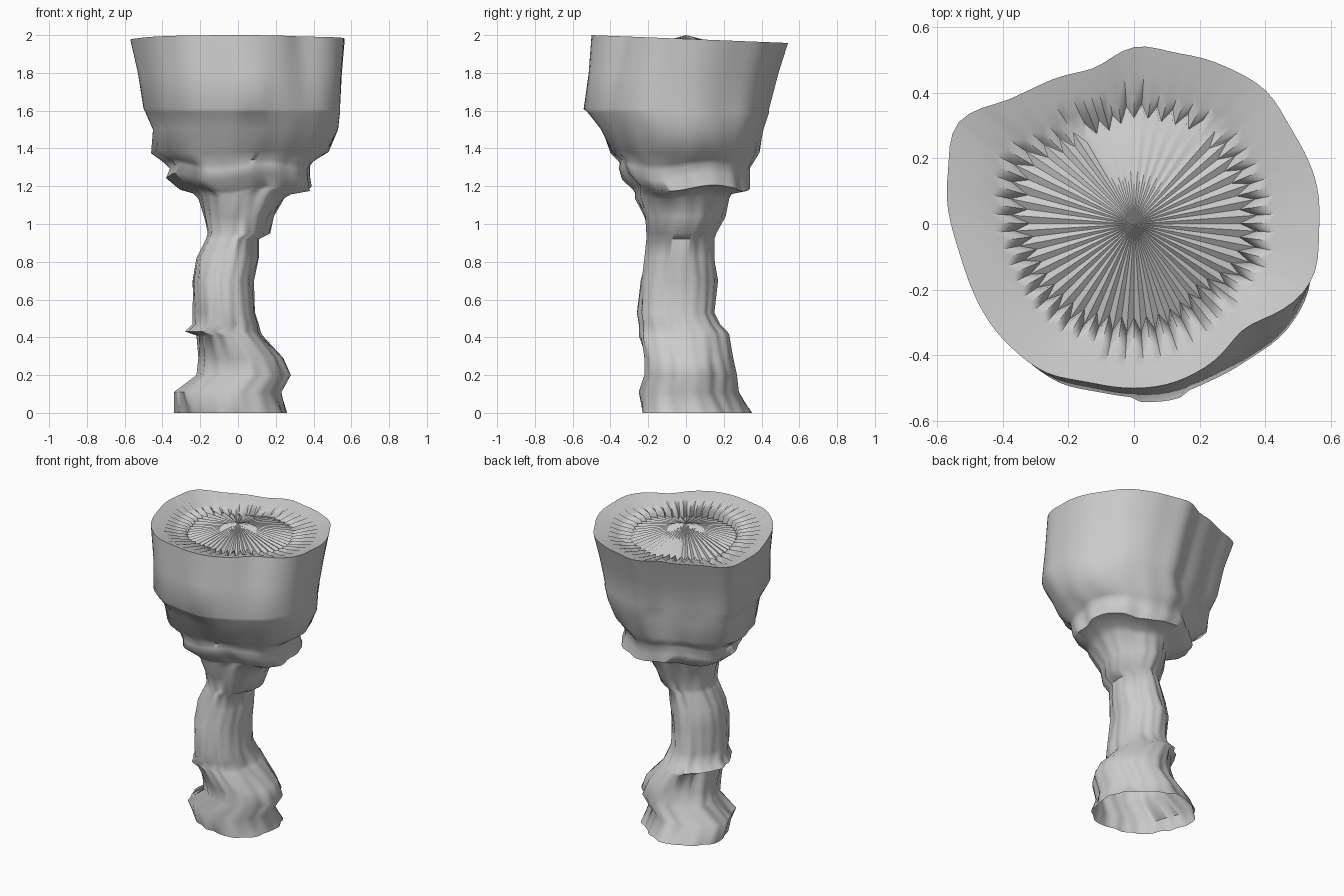
import bpy
import bmesh
from math import sin, cos, pi, radians, floor, exp

cube = bpy.data.objects.get("Cube")
if cube:
    bpy.data.objects.remove(cube, do_unlink=True)

COLS = 96

stone = bpy.data.materials.new("pale grey stone")
stone.use_nodes = True
GREY = (0.6, 0.6, 0.6, 1)
stone.diffuse_color = GREY
stone.node_tree.nodes["Principled BSDF"].inputs["Base Color"].default_value = GREY

# Wavy rim outline: radius (hundredths) at equal steps round the cup
RIM = [56, 56, 55, 56, 55, 53, 53, 48, 50, 53, 61, 58,
       55, 53, 53, 53, 52, 50, 50, 50, 50, 52, 56, 57]

# Rings as height, left/right reach, front/back reach
FOOT = [(0, -.34, .26, -.23, .35), (.11, -.34, .23, -.25, .28),
        (.2, -.22, .28, -.22, .27), (.29, -.21, .24, -.22, .25),
        (.41, -.22, .13, -.25, .23), (.43, -.28, .12, -.25, .22),
        (.47, -.24, .11, -.25, .18), (.53, -.24, .09, -.26, .15)]
STEM = [(.7, -.24, .085, -.24, .17), (.82, -.22, .11, -.22, .15),
        (.92, -.17, .11, -.21, .15), (.95, -.16, .17, -.21, .16),
        (1.04, -.18, .19, -.22, .21), (1.14, -.21, .25, -.27, .23)]
BOWL = [(1.17, -.24, .29, -.27, .25), (1.19, -.31, .39, -.28, .34),
        (1.25, -.38, .38, -.34, .34), (1.3, -.36, .38, -.355, .34),
        (1.33, -.39, .4, -.35, .36), (1.38, -.46, .48, -.4, .39),
        (1.5, -.45, .53, -.45, .41), (1.59, -.49, .54, -.52, .44),
        (1.61, -.5, .54, -.53, .44), (1.8, -.53, .55, -.515, .49),
        (1.98, -.57, .565, -.5, .54)]


def angle(i):
    return 2 * pi * i / COLS


def rim_radius(a):
    """Smooth periodic curve through the rim radii."""
    t = a / (2 * pi) * len(RIM)
    k = floor(t)
    f = t - k
    p, q, r, s = (RIM[(k + d) % len(RIM)] / 100 for d in (-1, 0, 1, 2))
    return q + f / 2 * (r - p + f * (2*p - 5*q + 4*r - s + f * (3*(q - r) + s - p)))


def fit(vals, lo, hi):
    a, b = min(vals), max(vals)
    return [lo + (v - a) / (b - a) * (hi - lo) for v in vals]


def bell(v, middle, width):
    return exp(-((v - middle) / width) ** 2)


def ring(z, x0, x1, y0, y1):
    """Outline with folds, stretched to the given reach."""
    cup = min(1, max(0, (z - 1.1) / .5))
    amp = .026 * (1 - cup) + .004
    skew = .1 * max(0, 1 - z / .35)
    dent = .12 * max(0, (z - 1.6) / .38)
    pts = []
    for i in range(COLS):
        a = angle(i)
        twist = a + .25 * sin(9 * z)
        fold = 1 + amp * (sin(5 * twist) + .6 * sin(11 * twist + 2) + .4 * sin(17 * a))
        # foot is longer on one diagonal; the lip is dented at one corner
        fold -= skew * sin(2 * a) + dent * bell(a, radians(318), .3)
        r = ((1 - cup) + cup * rim_radius(a) / .53) * fold
        pts.append((r * cos(a), r * sin(a)))
    xs = fit([p[0] for p in pts], x0, x1)
    ys = fit([p[1] for p in pts], y0, y1)
    out = []
    for i, (x, y) in enumerate(zip(xs, ys)):
        # raised strip on the front of the cup, ending in a ledge
        if y < 0 and .01 < x < .15 and 1.6 < z < 1.7:
            y -= .012
        # collar wanders up and down; the rim leans back
        wave = .02 * sin(4 * angle(i)) * bell(z, 1.25, .13)
        lean = -.04 * y if z > 1.9 else 0
        out.append((x, y, z + wave + lean))
    return out


def add_ring(bm, pts):
    return [bm.verts.new(p) for p in pts]


def bridge(bm, low, high):
    for i in range(COLS):
        j = (i + 1) % COLS
        bm.faces.new((low[i], low[j], high[j], high[i]))


def finish(bm, name, sharp):
    mesh = bpy.data.meshes.new(name)
    bm.to_mesh(mesh)
    bm.free()
    obj = bpy.data.objects.new(name, mesh)
    bpy.context.collection.objects.link(obj)
    mesh.materials.append(stone)
    bpy.ops.object.select_all(action="DESELECT")
    obj.select_set(True)
    bpy.context.view_layer.objects.active = obj
    bpy.ops.object.shade_smooth_by_angle(angle=radians(sharp))


# Goblet body: hollow foot, twisting stem and flaring cup
bm = bmesh.new()
loops = [add_ring(bm, ring(*level)) for level in FOOT + STEM + BOWL]
for low, high in zip(loops, loops[1:]):
    bridge(bm, low, high)
finish(bm, "goblet_body", 62)

# Pleated top: rim, deepening sawtooth folds, then a shallow cone to the middle
bm = bmesh.new()
rim = ring(*BOWL[-1])
rows = [add_ring(bm, rim)]
# scale and drop of each row, for ridges and for valleys
for ridge, valley in [((.87, .012), (.87, .017)),
                      ((.73, .025), (.77, .04)),
                      ((.6, .04), (.68, .07))]:
    row = []
    for i, (x, y, z) in enumerate(rim):
        k, drop = valley if i % 2 else ridge
        row.append((x * k, y * k, z - drop))
    rows.append(add_ring(bm, row))
rows.append(add_ring(bm, [(x * k, y * k, 1.91) for (x, y, _), k in
                          zip(rim, [.57, .66] * (COLS // 2))]))
for outer, within in zip(rows, rows[1:]):
    bridge(bm, outer, within)
tip = bm.verts.new((0, 0, 2))
for i in range(COLS):
    bm.faces.new((rows[-1][i], rows[-1][(i + 1) % COLS], tip))
finish(bm, "pleated_top", 50)
